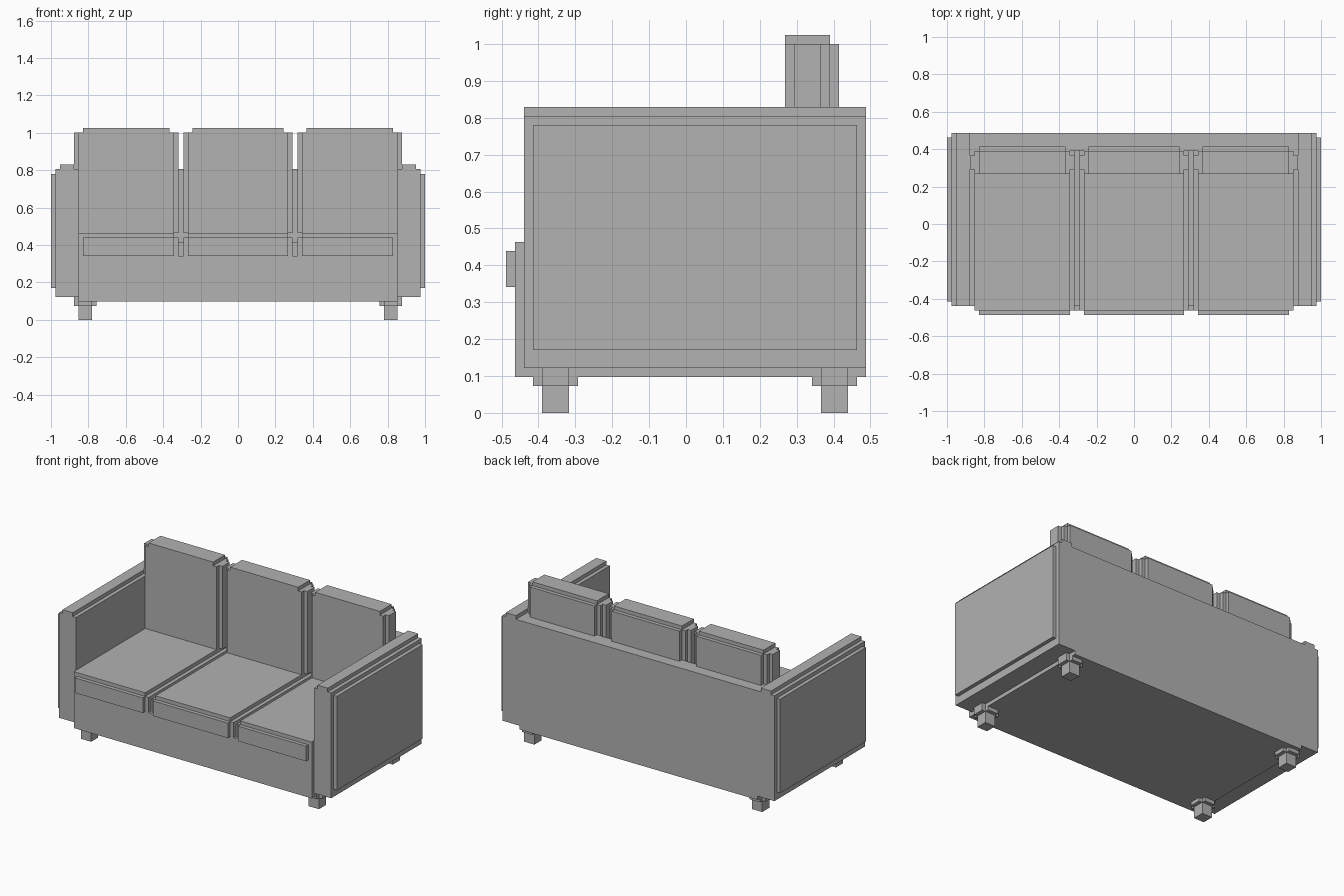
import bpy
import bmesh
from mathutils import Vector

U = 2 / 82  # every step of the sofa is a whole number of these units

cube = bpy.data.objects.get("Cube")
if cube:
    bpy.data.objects.remove(cube, do_unlink=True)

grey = bpy.data.materials.new("grey_fabric")
grey.use_nodes = True
colour = (0.445, 0.445, 0.445, 1)
grey.diffuse_color = colour
grey.node_tree.nodes["Principled BSDF"].inputs["Base Color"].default_value = colour


def part(name, *boxes, mirror=False):
    """Object made of boxes, each given as ((x0, x1), (y0, y1), (z0, z1)) in units."""
    bm = bmesh.new()
    for box in boxes:
        low = Vector([a for a, b in box]) * U
        high = Vector([b for a, b in box]) * U
        made = bmesh.ops.create_cube(bm, size=1)["verts"]
        for v in made:
            v.co = (low + high) / 2 + v.co * (high - low)
    if mirror:
        for v in bm.verts:
            v.co.x = -v.co.x
        bmesh.ops.reverse_faces(bm, faces=bm.faces[:])
    mesh = bpy.data.meshes.new(name)
    bm.to_mesh(mesh)
    bm.free()
    mesh.materials.append(grey)
    obj = bpy.data.objects.new(name, mesh)
    bpy.context.collection.objects.link(obj)


# Frame: base, recessed floor under the cushion gaps, and back panel
part("base", ((-35, 35), (-19, 20), (4, 14)))
part("seat_deck", ((-35, 35), (-18, 16), (14, 17)))
part("back_panel", ((-35, 35), (16, 20), (14, 33)))

# Seat and back cushions, with softened stepped edges
# x0, x1 is the widest extent; s0, s1 is the seat's, which stops at the arms
cushions = {
    "right": (-36, -13, -35, -34),
    "middle": (-12, 12, -12, -11),
    "left": (13, 36, 13, 14),
}
for side, (x0, x1, s0, p0) in cushions.items():
    s1 = min(x1, 35)
    p1 = s1 - 1
    t0 = s0 if side == "right" else p0
    t1 = s1 if side == "left" else p1
    part(side + "_seat_cushion",
         ((s0, s1), (-19, 16), (14, 18)),
         ((t0, t1), (-19, 16), (18, 19)),
         ((p0, p1), (-20, -19), (14, 18)))
    part(side + "_back_cushion",
         ((x0 + 1, x1 - 1), (11, 16), (19, 41)),
         ((x0, x1), (12, 15), (19, 41)),
         ((x0 + 2, x1 - 2), (16, 17), (19, 41)),
         ((x0 + 2, x1 - 2), (11, 16), (41, 42)))

# Arms with a raised top strip and an outer panel, and the feet
for side, flip in (("left", False), ("right", True)):
    part(side + "_arm",
         ((35, 40), (-18, 20), (5, 33)),
         ((36, 39), (-18, 20), (33, 34)),
         ((40, 41), (-17, 19), (7, 32)), mirror=flip)
    for end, y in (("front", -16), ("back", 15)):
        part(f"{end}_{side}_foot",
             ((32, 35), (y, y + 3), (0, 4)),
             ((31, 36), (y, y + 3), (3, 5)),
             ((32, 35), (y - 1, y + 4), (3, 4)), mirror=flip)
